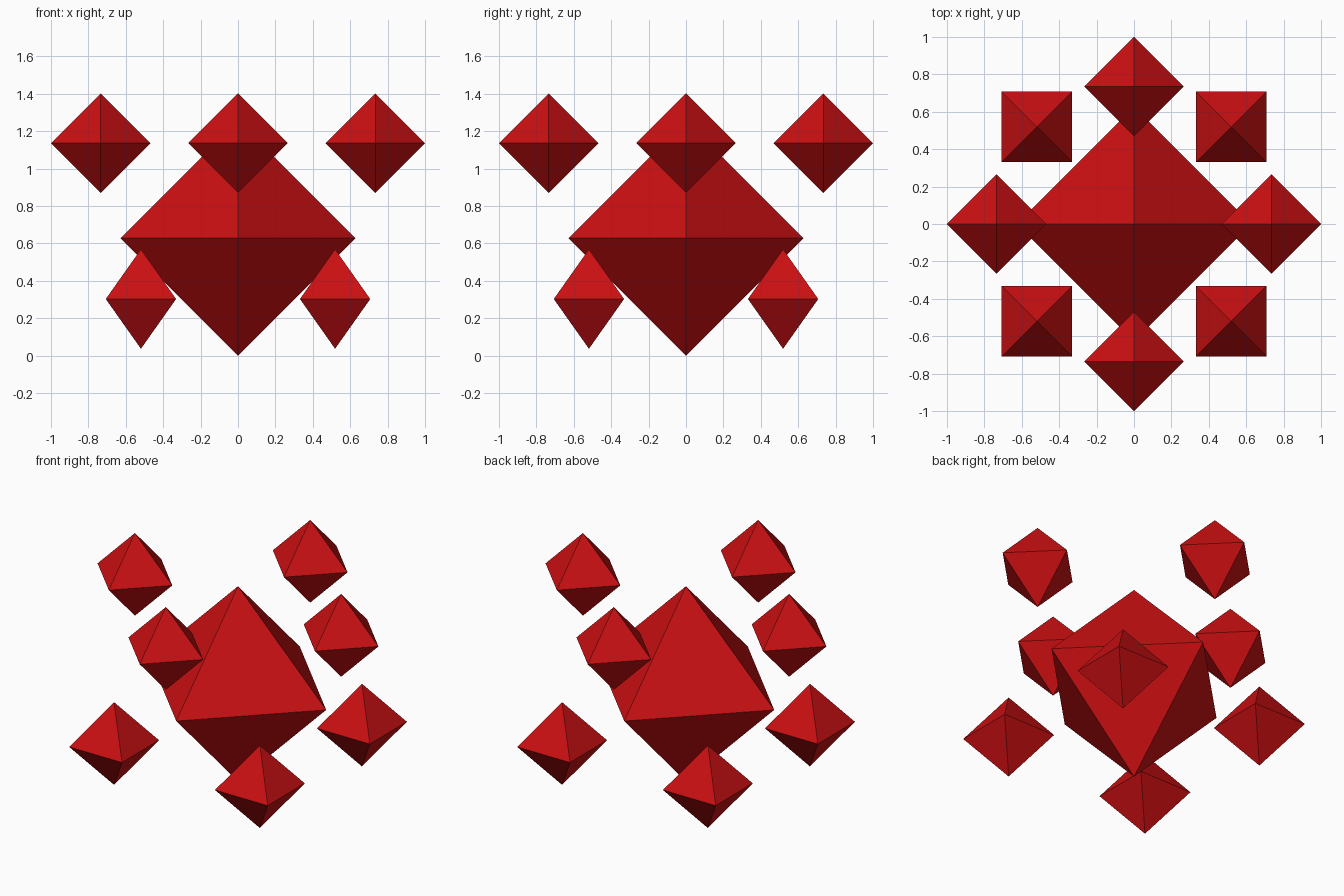
import bpy
import math

cube = bpy.data.objects.get("Cube")
if cube:
    bpy.data.objects.remove(cube, do_unlink=True)

# Single flat red
RED = (0.60, 0.005, 0.006, 1.0)
red = bpy.data.materials.new("crystal_red")
red.use_nodes = True
red.diffuse_color = RED
red.node_tree.nodes["Principled BSDF"].inputs["Base Color"].default_value = RED


def octahedron(name, centre, radius, turn=0.0):
    """Flat-faced octahedron with its points on the axes, turned about z."""
    ring = [(radius * math.cos(turn + i * math.pi / 2),
             radius * math.sin(turn + i * math.pi / 2), 0) for i in range(4)]
    verts = ring + [(0, 0, radius), (0, 0, -radius)]
    faces = []
    for i in range(4):
        j = (i + 1) % 4
        faces += [(i, j, 4), (j, i, 5)]
    mesh = bpy.data.meshes.new(name)
    mesh.from_pydata(verts, [], faces)
    mesh.materials.append(red)
    obj = bpy.data.objects.new(name, mesh)
    obj.location = centre
    bpy.context.collection.objects.link(obj)
    return obj


CORE_R = 0.628
SMALL_R = 0.266
ORBIT = 1 - SMALL_R

# Large central crystal standing on its point
octahedron("core_crystal", (0, 0, CORE_R), CORE_R)

# Upper satellites on the axes, lower satellites on the diagonals
upper = ("left", "back", "right", "front")
lower = ("back_left", "back_right", "front_right", "front_left")
for i in range(4):
    a = i * math.pi / 2
    octahedron("upper_crystal_" + upper[i],
               (ORBIT * math.cos(a), ORBIT * math.sin(a), 1.136), SMALL_R)
    b = a + math.pi / 4
    octahedron("lower_crystal_" + lower[i],
               (ORBIT * math.cos(b), ORBIT * math.sin(b), 0.303), SMALL_R, math.pi / 4)
